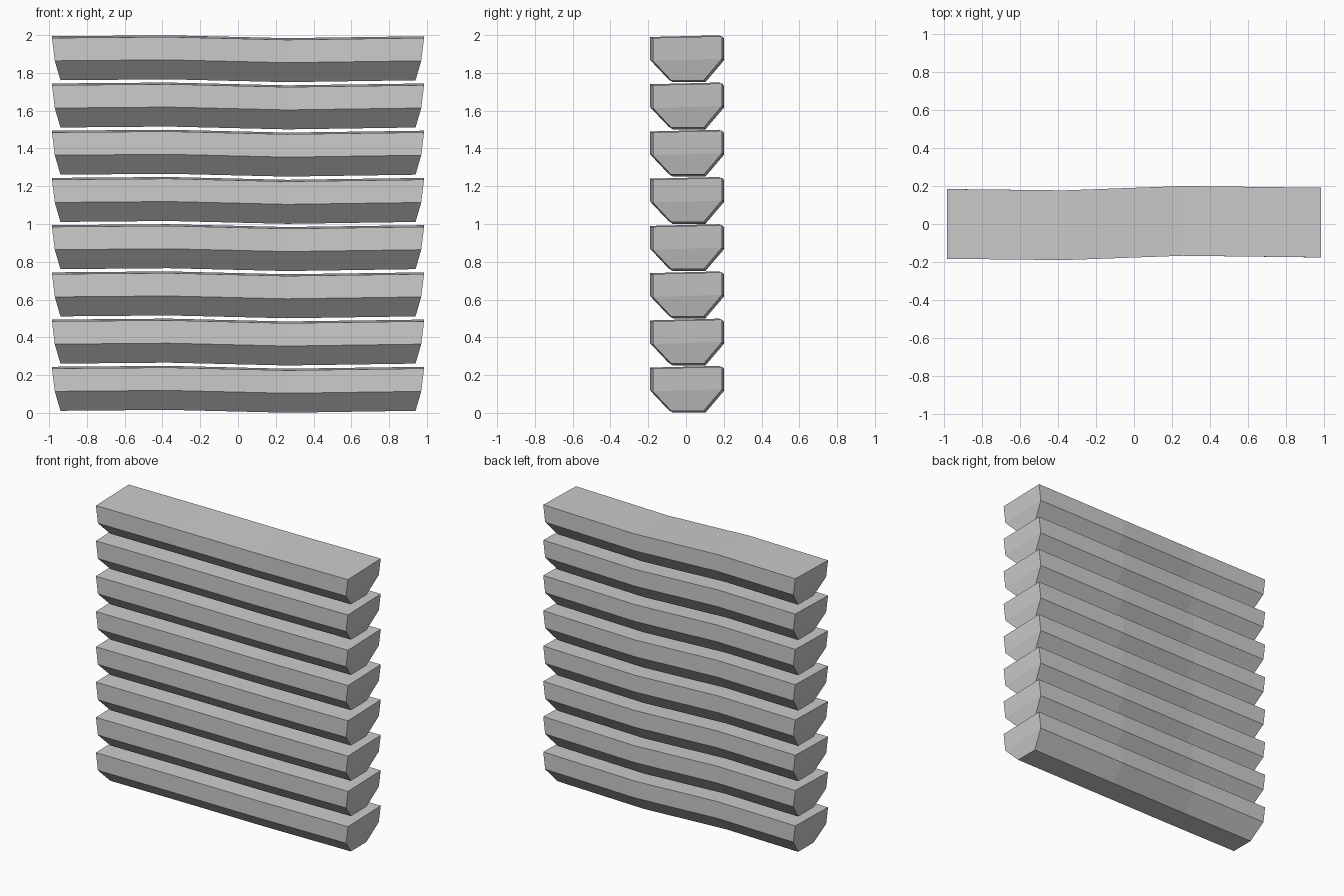
import bpy, bmesh

if "Cube" in bpy.data.objects:
    bpy.data.objects.remove(bpy.data.objects["Cube"])

# Cross-section (y, z, end x): wide top, upright sides, narrow chamfered foot
PROFILE = [(-0.182, 0.235, 0.985), (-0.182, 0.114, 0.970), (-0.085, 0.011, 0.940),
           (0.088, 0.011, 0.940), (0.185, 0.125, 0.970), (0.185, 0.244, 0.985)]
# Stations along the plank: (x as fraction or position, y shift, z shift)
STATIONS = [(-1.0, -0.001, 0.0), (-0.37, -0.008, 0.005),
            (0.26, 0.015, -0.010), (1.0, 0.006, 0.0)]


def make_plank(name, z0):
    bm = bmesh.new()
    rings = []
    for t, dy, dz in STATIONS:
        rings.append([bm.verts.new((t * (ex if abs(t) == 1 else 1), y + dy, z + dz + z0))
                      for y, z, ex in PROFILE])
    n = len(PROFILE)
    for a, b in zip(rings, rings[1:]):
        for i in range(n):
            j = (i + 1) % n
            bm.faces.new((a[i], a[j], b[j], b[i]))
    # End caps, each split at the chamfer line
    for r in (rings[0], rings[-1]):
        bm.faces.new((r[0], r[1], r[4], r[5]))
        bm.faces.new((r[1], r[2], r[3], r[4]))
    bmesh.ops.recalc_face_normals(bm, faces=bm.faces)
    mesh = bpy.data.meshes.new(name)
    bm.to_mesh(mesh)
    bm.free()
    obj = bpy.data.objects.new(name, mesh)
    bpy.context.collection.objects.link(obj)


# Stack of eight wavy planks
for k in range(8):
    make_plank(f"plank_{k + 1}", 0.25 * k)
